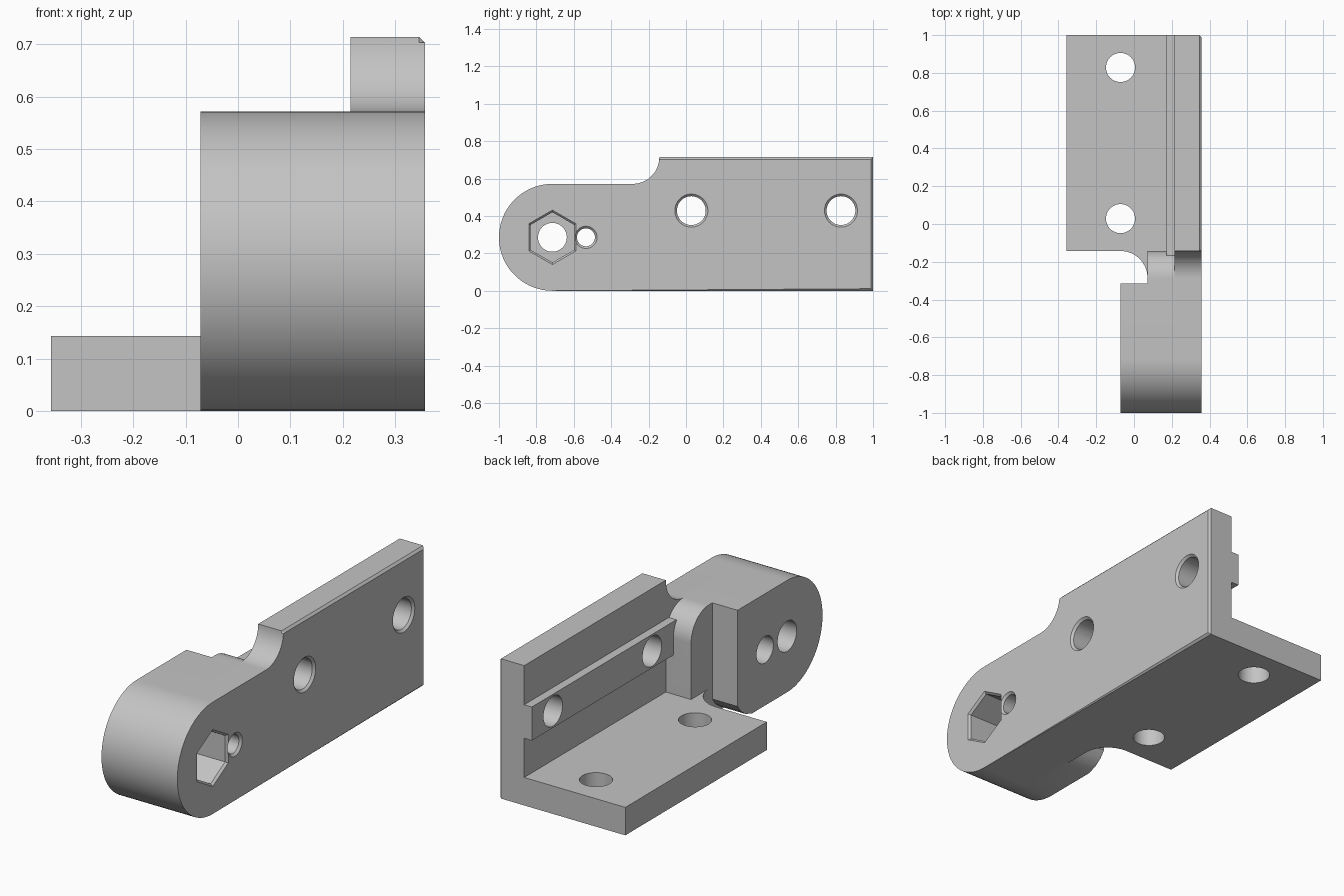
import bpy, bmesh
from math import pi, sin, cos

cube = bpy.data.objects.get("Cube")
if cube:
    bpy.data.objects.remove(cube, do_unlink=True)

U = 1 / 70            # one design unit
OUT = 25 * U          # outer face of the side plate
IN = 15 * U           # inner face of the side plate
WEB = 5 * U           # inner face of the web
T = 10 * U            # flange thickness and fillet radius
PIVOT = (-50 * U, 20 * U)
CHAMFER = 0.0115

metal = bpy.data.materials.new("Light gray metal")
metal.use_nodes = True
gray = (0.55, 0.55, 0.55, 1)
metal.diffuse_color = gray
metal.node_tree.nodes["Principled BSDF"].inputs["Base Color"].default_value = gray


def arc(cx, cy, r, start, end, n=20):
    """Points on an arc, angles in degrees."""
    angles = [(start + (end - start) * i / n) * pi / 180 for i in range(n + 1)]
    return [(cx + r * cos(a), cy + r * sin(a)) for a in angles]


def prism(name, outline, axis, lo, hi, chamfer=0):
    """Extrude an outline along x (points are y, z) or z (points are x, y)."""
    def place(p, d):
        return (d, *p) if axis == "x" else (*p, d)
    bm = bmesh.new()
    bottom = [bm.verts.new(place(p, lo)) for p in outline]
    top = [bm.verts.new(place(p, hi)) for p in outline]
    bm.faces.new(bottom[::-1])
    cap = bm.faces.new(top)
    for i in range(len(outline)):
        j = (i + 1) % len(outline)
        bm.faces.new((bottom[i], bottom[j], top[j], top[i]))
    if chamfer:
        bmesh.ops.bevel(bm, geom=list(cap.edges), offset=chamfer, segments=1,
                        affect="EDGES", clamp_overlap=True)
    bmesh.ops.recalc_face_normals(bm, faces=bm.faces[:])
    mesh = bpy.data.meshes.new(name)
    bm.to_mesh(mesh)
    bm.free()
    mesh.materials.append(metal)
    ob = bpy.data.objects.new(name, mesh)
    bpy.context.collection.objects.link(ob)
    return ob


def countersink(name, y, z, r, sides=48, spin=0):
    """Cone that chamfers a hole mouth on the outer face."""
    bm = bmesh.new()
    rings = []
    for x, rad in ((OUT - 2 * CHAMFER, r - CHAMFER), (OUT + CHAMFER, r + 2 * CHAMFER)):
        pts = arc(y, z, rad, spin, spin + 360, sides)[:-1]
        rings.append([bm.verts.new((x, *p)) for p in pts])
    bm.faces.new(rings[0])
    bm.faces.new(rings[1])
    for i in range(sides):
        j = (i + 1) % sides
        bm.faces.new((rings[0][i], rings[0][j], rings[1][j], rings[1][i]))
    bmesh.ops.recalc_face_normals(bm, faces=bm.faces[:])
    mesh = bpy.data.meshes.new(name)
    bm.to_mesh(mesh)
    bm.free()
    mesh.materials.append(metal)
    ob = bpy.data.objects.new(name, mesh)
    bpy.context.collection.objects.link(ob)
    return ob


def combine(target, tool, operation):
    """Apply one boolean and discard the tool."""
    mod = target.modifiers.new("Boolean", "BOOLEAN")
    mod.operation, mod.solver, mod.object = operation, "EXACT", tool
    bpy.context.view_layer.update()
    graph = bpy.context.evaluated_depsgraph_get()
    mesh = bpy.data.meshes.new_from_object(target.evaluated_get(graph))
    target.modifiers.clear()
    target.data = mesh
    bpy.data.objects.remove(tool, do_unlink=True)


# Side plate: round nose, stepped top with a concave fillet, chamfered outer rim
nose = arc(*PIVOT, 20 * U, 270, 90, 48)
step = arc(-20 * U, 50 * U, T, 270, 360)
bracket = prism("hinge_bracket", nose + step + [(1, 50 * U), (1, 0)],
                "x", IN, OUT, CHAMFER)

# Web behind the knuckle with a rounded top corner
web = prism("web", nose + arc(-20 * U, 30 * U, T, 90, 0) + [(-T, 0)],
            "x", WEB, IN + 0.03)

# Knuckle with a hollowed lower back corner
back = -22 * U
relief = [(back, 0.08), (back - 0.025, 0.046), (back - 0.063, 0.018), (-30 * U, 0)]
knuckle = prism("knuckle", nose + [(back, 40 * U)] + relief, "x", -WEB, WEB + 0.03)

# Base flange with a concave corner
hidden = IN + 0.03
base = prism("base_flange",
             [(-OUT, 1), (hidden, 1), (hidden, -0.3), (WEB, -0.3)]
             + arc(-WEB, -20 * U, T, 0, 90) + [(-OUT, -T)], "z", 0, T)

# Raised rail along the inside of the plate
lo, hi = 24 * U, 36 * U
rail = prism("rail", [(-0.167, lo), (1, lo), (1, hi), (-0.167, hi)],
             "x", 12 * U, IN + 0.03)

for part in (web, knuckle, base, rail):
    combine(bracket, part, "UNION")


# Holes
def bore(y, z, r, x0=-0.5, x1=0.5, sides=48, spin=0):
    outline = arc(y, z, r, spin, spin + 360, sides)[:-1]
    combine(bracket, prism("bore", outline, "x", x0, x1), "DIFFERENCE")


def sink(y, z, r, sides=48, spin=0):
    combine(bracket, countersink("sink", y, z, r, sides, spin), "DIFFERENCE")


R = 0.077
for y in (2 * U, 58 * U):
    bore(y, 30 * U, R)
    sink(y, 30 * U, R)
    hole = arc(-WEB, y, R, 0, 360, 48)[:-1]
    combine(bracket, prism("bore", hole, "z", -0.1, 0.3), "DIFFERENCE")

# Pivot hole with a hexagonal nut pocket
bore(*PIVOT, R)
bore(*PIVOT, 0.134, OUT - 0.2, 0.5, 6, 30)
sink(*PIVOT, 0.134, 6, 30)

# Stepped pin hole beside the pivot
pin = (-0.535, PIVOT[1])
bore(*pin, 0.048)
bore(*pin, 0.068, -0.5, 0.14)
sink(*pin, 0.048)

bpy.ops.object.select_all(action="DESELECT")
bracket.select_set(True)
bpy.context.view_layer.objects.active = bracket
bpy.ops.object.shade_smooth_by_angle(angle=pi / 6)
